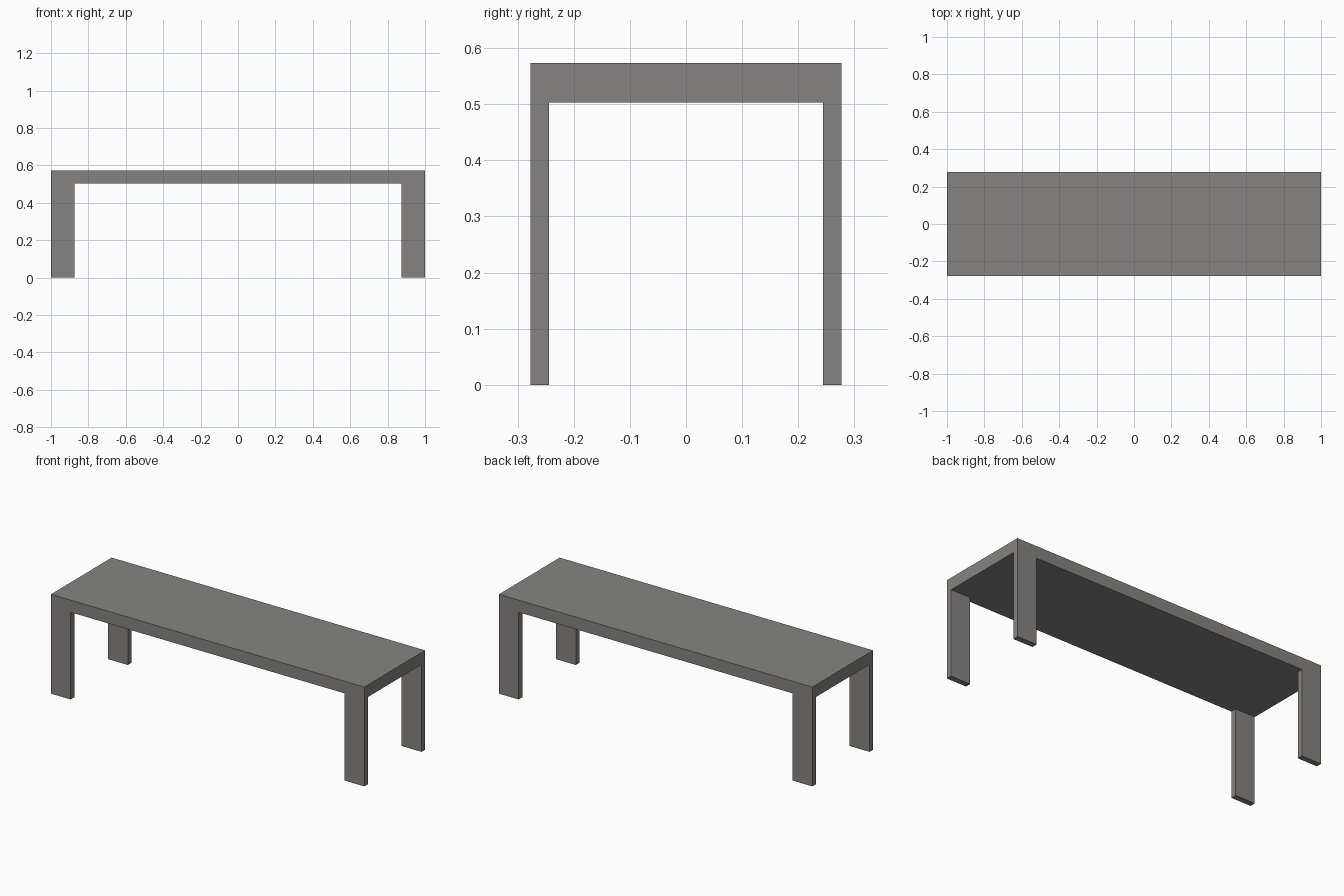
import bpy

if "Cube" in bpy.data.objects:
    bpy.data.objects.remove(bpy.data.objects["Cube"])

HALF_X, HALF_Y = 1.0, 0.277      # half length and half depth
TOP_Z, UNDER_Z = 0.573, 0.503    # top and underside of the slab
LEG_X, LEG_Y = 0.126, 0.033      # leg cross-section

grey = bpy.data.materials.new("warm grey")
grey.diffuse_color = (0.235, 0.231, 0.222, 1.0)
grey.use_nodes = True
grey.node_tree.nodes["Principled BSDF"].inputs["Base Color"].default_value = grey.diffuse_color


def box(name, lo, hi):
    """Box between two corners, with its origin at the world centre."""
    centre = [(a + b) / 2 for a, b in zip(lo, hi)]
    bpy.ops.mesh.primitive_cube_add(size=1, location=centre)
    obj = bpy.context.object
    obj.name = name
    obj.scale = [b - a for a, b in zip(lo, hi)]
    bpy.ops.object.transform_apply(location=True, rotation=False, scale=True)
    obj.data.materials.append(grey)
    return obj


# Solid bench top
box("bench_top", (-HALF_X, -HALF_Y, UNDER_Z), (HALF_X, HALF_Y, TOP_Z))

# One corner leg, flush with the top's edges, mirrored to all four corners
legs = box("legs", (HALF_X - LEG_X, HALF_Y - LEG_Y, 0), (HALF_X, HALF_Y, UNDER_Z))
mirror = legs.modifiers.new("four corners", 'MIRROR')
mirror.use_axis = (True, True, False)
